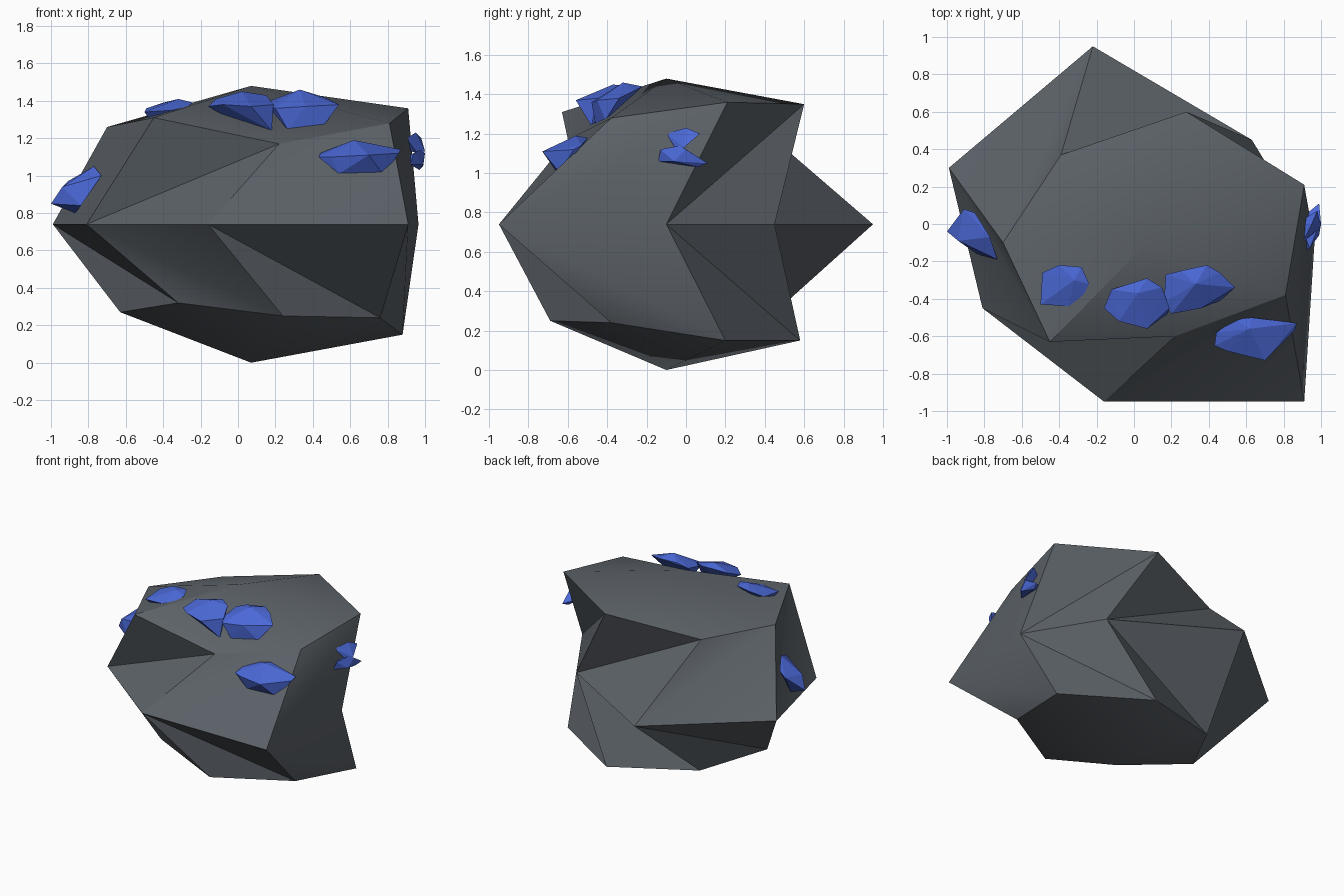
import bpy, bmesh, math


def material(name, color):
    m = bpy.data.materials.new(name)
    m.diffuse_color = (*color, 1)
    return m


STONE = material("slate_grey", (0.107, 0.122, 0.138))
BLUE = material("crystal_blue", (0.07, 0.14, 0.68))


def finish(bm, name, mat):
    bmesh.ops.recalc_face_normals(bm, faces=bm.faces[:])
    me = bpy.data.meshes.new(name)
    bm.to_mesh(me)
    bm.free()
    me.materials.append(mat)
    ob = bpy.data.objects.new(name, me)
    bpy.context.collection.objects.link(ob)
    return ob


# Boulder: seven-sided waist, with a ring and a pole above and below it
waist = [(0.965, -0.10, 0.74), (0.63, 0.45, 0.74), (-0.22, 0.95, 0.74),
         (-0.99, 0.30, 0.74), (-0.81, -0.45, 0.74), (-0.16, -0.95, 0.74),
         (0.91, -0.95, 0.74)]
upper = [(0.91, 0.21, 1.36), (0.28, 0.60, 1.35), (-0.39, 0.37, 1.24),
         (-0.70, -0.10, 1.26), (-0.45, -0.63, 1.31), (0.22, -0.60, 1.17),
         (0.81, -0.38, 1.28)]
lower = [(0.88, 0.20, 0.15), (0.28, 0.58, 0.15), (-0.37, 0.36, 0.21),
         (-0.63, -0.10, 0.27), (-0.32, -0.49, 0.32), (0.24, -0.69, 0.25),
         (0.76, -0.38, 0.24)]

bm = bmesh.new()
mid = [bm.verts.new(p) for p in waist]
for ring, pole in ((upper, (0.07, -0.10, 1.48)), (lower, (0.07, -0.10, 0.0))):
    rv = [bm.verts.new(p) for p in ring]
    tip = bm.verts.new(pole)
    for i in range(7):
        j = (i + 1) % 7
        bm.faces.new((mid[i], rv[j], rv[i]))
        bm.faces.new((mid[i], mid[j], rv[j]))
        bm.faces.new((rv[i], rv[j], tip))
boulder = finish(bm, "boulder", STONE)
bpy.context.view_layer.objects.active = boulder
boulder.select_set(True)
bpy.ops.object.shade_smooth_by_angle(angle=math.radians(30))
boulder.select_set(False)


# Crystals: faceted shards wrapped around a few corner points
def crystal(name, *points):
    bm = bmesh.new()
    for p in points:
        bm.verts.new(p)
    bmesh.ops.convex_hull(bm, input=bm.verts[:])
    loose = [v for v in bm.verts if not v.link_faces]
    bmesh.ops.delete(bm, geom=loose, context='VERTS')
    return finish(bm, name, BLUE)


crystal("crystal_left",
        (-1.0, -0.04, 0.85), (-0.91, 0.08, 0.97), (-0.85, 0.06, 1.0),
        (-0.77, -0.07, 1.05), (-0.73, -0.19, 1.0), (-0.84, -0.16, 0.84),
        (-0.87, -0.05, 0.80), (-0.94, -0.09, 0.94))

crystal("crystal_top_left",
        (-0.50, -0.43, 1.34), (-0.49, -0.26, 1.36), (-0.40, -0.22, 1.39),
        (-0.32, -0.30, 1.41), (-0.28, -0.23, 1.40), (-0.24, -0.32, 1.39),
        (-0.27, -0.38, 1.37), (-0.35, -0.44, 1.35), (-0.48, -0.40, 1.31),
        (-0.35, -0.32, 1.30))

crystal("crystal_top_middle",
        (-0.16, -0.45, 1.37), (-0.12, -0.35, 1.41), (0.02, -0.37, 1.45),
        (0.07, -0.29, 1.44), (0.15, -0.34, 1.43), (0.19, -0.45, 1.38),
        (0.07, -0.56, 1.37), (-0.08, -0.52, 1.38), (0.18, -0.48, 1.24),
        (0.0, -0.42, 1.28))

crystal("crystal_top_right",
        (0.16, -0.42, 1.37), (0.17, -0.27, 1.40), (0.25, -0.25, 1.43),
        (0.33, -0.32, 1.46), (0.39, -0.22, 1.44), (0.46, -0.26, 1.42),
        (0.54, -0.34, 1.38), (0.36, -0.45, 1.37), (0.20, -0.48, 1.36),
        (0.27, -0.46, 1.24), (0.46, -0.41, 1.27))

crystal("crystal_front",
        (0.43, -0.65, 1.10), (0.44, -0.58, 1.12), (0.54, -0.51, 1.16),
        (0.62, -0.56, 1.19), (0.63, -0.50, 1.18), (0.87, -0.53, 1.14),
        (0.86, -0.57, 1.12), (0.70, -0.73, 1.11), (0.50, -0.68, 1.10),
        (0.54, -0.66, 1.01), (0.78, -0.64, 1.0))

crystal("crystal_right_upper",
        (0.90, -0.10, 1.20), (0.95, 0.0, 1.23), (0.98, 0.07, 1.20),
        (1.0, -0.01, 1.13), (0.96, -0.05, 1.12), (0.86, 0.0, 1.15))

crystal("crystal_right_lower",
        (0.92, -0.14, 1.06), (0.94, -0.13, 1.12), (0.98, -0.03, 1.14),
        (1.0, 0.0, 1.12), (0.99, 0.11, 1.05), (0.97, 0.06, 1.03),
        (0.99, -0.06, 1.06), (0.88, 0.02, 1.09))
